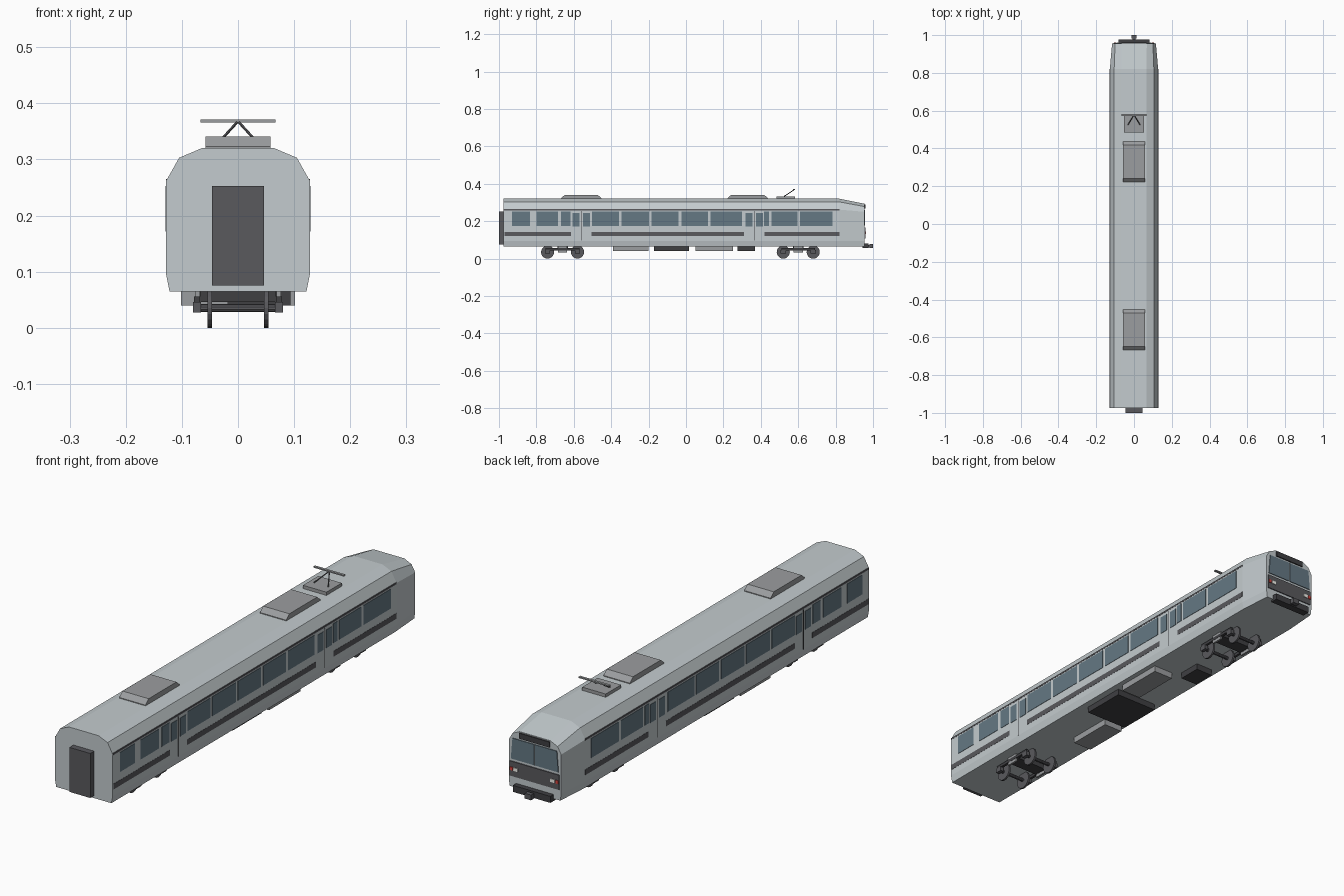
import bpy, bmesh, math
from mathutils import Vector, Matrix

if "Cube" in bpy.data.objects:
    bpy.data.objects.remove(bpy.data.objects["Cube"])

def material(name, r, g, b):
    m = bpy.data.materials.new(name)
    m.diffuse_color = (r, g, b, 1)
    m.use_nodes = True
    m.node_tree.nodes["Principled BSDF"].inputs["Base Color"].default_value = m.diffuse_color
    return m

SHELL = material("shell_grey", .55, .60, .62)
MID = material("mid_grey", .33, .34, .35)
DARK = material("dark_grey", .10, .10, .11)
BLACK = material("black", .05, .05, .055)
GLASS = material("dark_glass", .13, .19, .23)
WHITE = material("white_light", .9, .9, .85)
RED = material("red_light", .7, .06, .05)

def finish(bm, name, mat):
    bmesh.ops.recalc_face_normals(bm, faces=bm.faces)
    me = bpy.data.meshes.new(name)
    bm.to_mesh(me)
    bm.free()
    me.materials.append(mat)
    ob = bpy.data.objects.new(name, me)
    bpy.context.collection.objects.link(ob)
    return ob

def boxes(name, mat, *bounds):
    """One object made of boxes given as (x0, x1, y0, y1, z0, z1)."""
    bm = bmesh.new()
    for x0, x1, y0, y1, z0, z1 in bounds:
        m = Matrix.Translation(((x0 + x1) / 2, (y0 + y1) / 2, (z0 + z1) / 2))
        bmesh.ops.create_cube(bm, size=1, matrix=m @ Matrix.Diagonal((x1 - x0, y1 - y0, z1 - z0, 1)))
    return finish(bm, name, mat)

def loft(name, mat, sections):
    """Skin a list of equal-length 3D loops and cap both ends."""
    bm = bmesh.new()
    rings = [[bm.verts.new(p) for p in s] for s in sections]
    n = len(rings[0])
    for a, b in zip(rings, rings[1:]):
        for i in range(n):
            j = (i + 1) % n
            bm.faces.new((a[i], a[j], b[j], b[i]))
    bm.faces.new(rings[0])
    bm.faces.new(rings[-1])
    return finish(bm, name, mat)

def rods(name, mat, radius, sides, *ends):
    bm = bmesh.new()
    for a, b in ends:
        a, b = Vector(a), Vector(b)
        rot = (b - a).to_track_quat('Z', 'Y').to_matrix().to_4x4()
        bmesh.ops.create_cone(bm, cap_ends=True, segments=sides, radius1=radius, radius2=radius,
                              depth=(b - a).length, matrix=Matrix.Translation((a + b) / 2) @ rot)
    return finish(bm, name, mat)

# car body: half profile mirrored, lofted to a tapered cab end
def section(half, y):
    return [(x, y, z) for x, z in half] + [(-x, y, z) for x, z in reversed(half)]

full = [(.122, .065), (.128, .095), (.128, .262), (.105, .303), (.065, .32)]
nose = [(.112, .065), (.116, .095), (.116, .25), (.1, .278), (.068, .293)]
loft("car_body", SHELL, [section(full, -.975), section(full, .82), section(nose, .955)])

# gangway at the coupled end
boxes("gangway", DARK, (-.046, .046, -1, -.973, .075, .253))

# side windows, doors and stripes
doors = (-.56, .365)
windows = [(-.93, -.835), (-.80, -.685), (-.667, -.617), (-.503, -.358), (-.346, -.198),
           (-.185, -.04), (-.025, .118), (.132, .30), (.418, .445), (.457, .595), (.61, .783)]
stripes = [(-.97, -.615), (-.505, .31), (.42, .82)]
for s, side in ((-1, "left"), (1, "right")):
    x0, x1 = sorted((s * .126, s * .1295))
    boxes(side + "_windows", GLASS, *[(x0, x1, a, b, .175, .253) for a, b in windows])
    boxes(side + "_door_windows", GLASS,
          *[(x0, x1, d + a, d + b, .172, .245) for d in doors for a, b in ((-.046, -.010), (.010, .046))])
    x0, x1 = sorted((s * .126, s * .1287))
    boxes(side + "_door_gaps", BLACK, *[(x0, x1, d - .0015, d + .0015, .096, .255) for d in doors])
    boxes(side + "_lower_stripes", DARK, *[(x0, x1, a, b, .12, .142) for a, b in stripes])
    boxes(side + "_upper_strip", DARK, (x0, x1, -.975, .82, .258, .265))

# cab face: split windscreen, sign, lamp band, lights
for s, side in ((-1, "left"), (1, "right")):
    pane = [(s * .0015, .177), (s * .105, .177), (s * .098, .26), (s * .0015, .26)]
    loft("windscreen_" + side, GLASS, [[(x, y, z) for x, z in pane] for y in (.95, .958)])
    boxes("headlight_" + side, WHITE, (s * .082 - .01, s * .082 + .01, .955, .962, .132, .145))
    boxes("tail_light_" + side, RED, (s * .101 - .006, s * .101 + .006, .955, .962, .132, .145))
boxes("destination_sign", BLACK, (-.067, .067, .95, .96, .267, .289))
boxes("lamp_band", DARK, (-.109, .109, .95, .959, .108, .167))

# buffer beam and coupler
boxes("buffer_beam", BLACK, (-.083, .083, .945, .976, .056, .082))
boxes("coupler", DARK, (-.009, .009, .97, .99, .06, .074), (-.014, .014, .982, 1, .057, .078))

# roof units with sloping ends
for i, c in enumerate((-.56, .33)):
    prof = [(c - .108, .316), (c + .108, .316), (c + .108, .323), (c + .088, .341), (c - .088, .341), (c - .108, .323)]
    loft(f"roof_unit_{i + 1}", MID, [[(x, y, z) for y, z in prof] for x in (-.058, .058)])

# pantograph
boxes("pantograph_base", MID, (-.052, .052, .485, .582, .318, .333))
rods("pantograph_arms", DARK, .0025, 6, *[((s * .032, .525, .333), (0, .578, .368)) for s in (-1, 1)])
boxes("pantograph_head", MID, (-.067, .067, .573, .583, .366, .371))

# bogies
for i, c in enumerate((-.66, .60)):
    tag = f"bogie_{i + 1}_"
    axles = (c - .08, c + .08)
    rods(tag + "wheels", DARK, .035, 20,
         *[((s * .046, y, .035), (s * .054, y, .035)) for y in axles for s in (-1, 1)])
    rods(tag + "axles", DARK, .007, 10, *[((-.07, y, .035), (.07, y, .035)) for y in axles])
    boxes(tag + "side_frames", BLACK,
          *[(s * .073 - .005, s * .073 + .005, c - .09, c + .09, .044, .056) for s in (-1, 1)])
    boxes(tag + "axle_boxes", DARK,
          *[(s * .073 - .007, s * .073 + .007, y - .014, y + .014, .027, .046) for y in axles for s in (-1, 1)])
    boxes(tag + "springs", MID,
          *[(s * .073 - .004, s * .073 + .004, c - .025, c + .025, .032, .068) for s in (-1, 1)])
    boxes(tag + "cross_beam", BLACK, (-.068, .068, c - .028, c + .028, .046, .068))

# underfloor equipment
boxes("underfloor_grey_units", MID, (-.102, -.018, -.39, -.20, .04, .067), (.014, .102, .05, .25, .04, .067))
boxes("underfloor_dark_units", BLACK, (-.094, .094, -.17, .015, .04, .067), (-.09, -.015, .275, .37, .04, .067))
